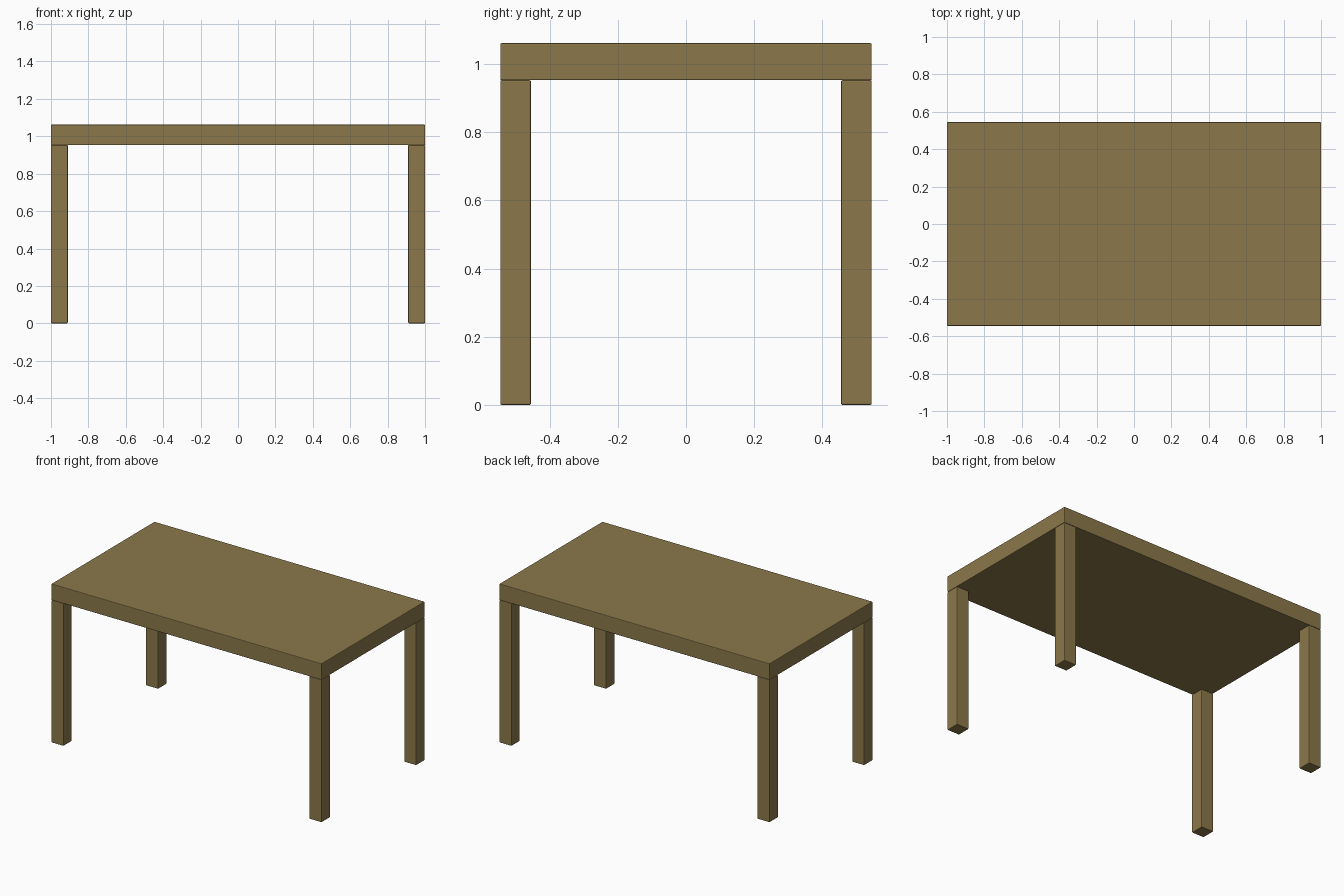
import bpy

if "Cube" in bpy.data.objects:
    bpy.data.objects.remove(bpy.data.objects["Cube"])

wood = bpy.data.materials.new("wood")
wood.diffuse_color = (0.26, 0.19, 0.07, 1)
wood.use_nodes = True
wood.node_tree.nodes["Principled BSDF"].inputs["Base Color"].default_value = wood.diffuse_color

HALF_X, HALF_Y = 1.0, 0.545
LEG, LEG_H, TOP_Z = 0.09, 0.953, 1.062


def box(name, center, size):
    bpy.ops.mesh.primitive_cube_add(size=1, location=center)
    ob = bpy.context.object
    ob.name = name
    ob.scale = size
    bpy.ops.object.transform_apply(location=False, rotation=False, scale=True)
    ob.data.materials.append(wood)
    # Slightly eased edges
    bevel = ob.modifiers.new("eased_edges", 'BEVEL')
    bevel.width = 0.004
    bevel.segments = 2
    return ob


# Tabletop slab
box("tabletop", (0, 0, (LEG_H + TOP_Z) / 2),
    (2 * HALF_X, 2 * HALF_Y, TOP_Z - LEG_H))

# Four square legs flush with the corners
for side_y, depth in ((-1, "front"), (1, "back")):
    for side_x, side in ((-1, "left"), (1, "right")):
        box(f"{depth}_{side}_leg",
            (side_x * (HALF_X - LEG / 2), side_y * (HALF_Y - LEG / 2), LEG_H / 2),
            (LEG, LEG, LEG_H))
